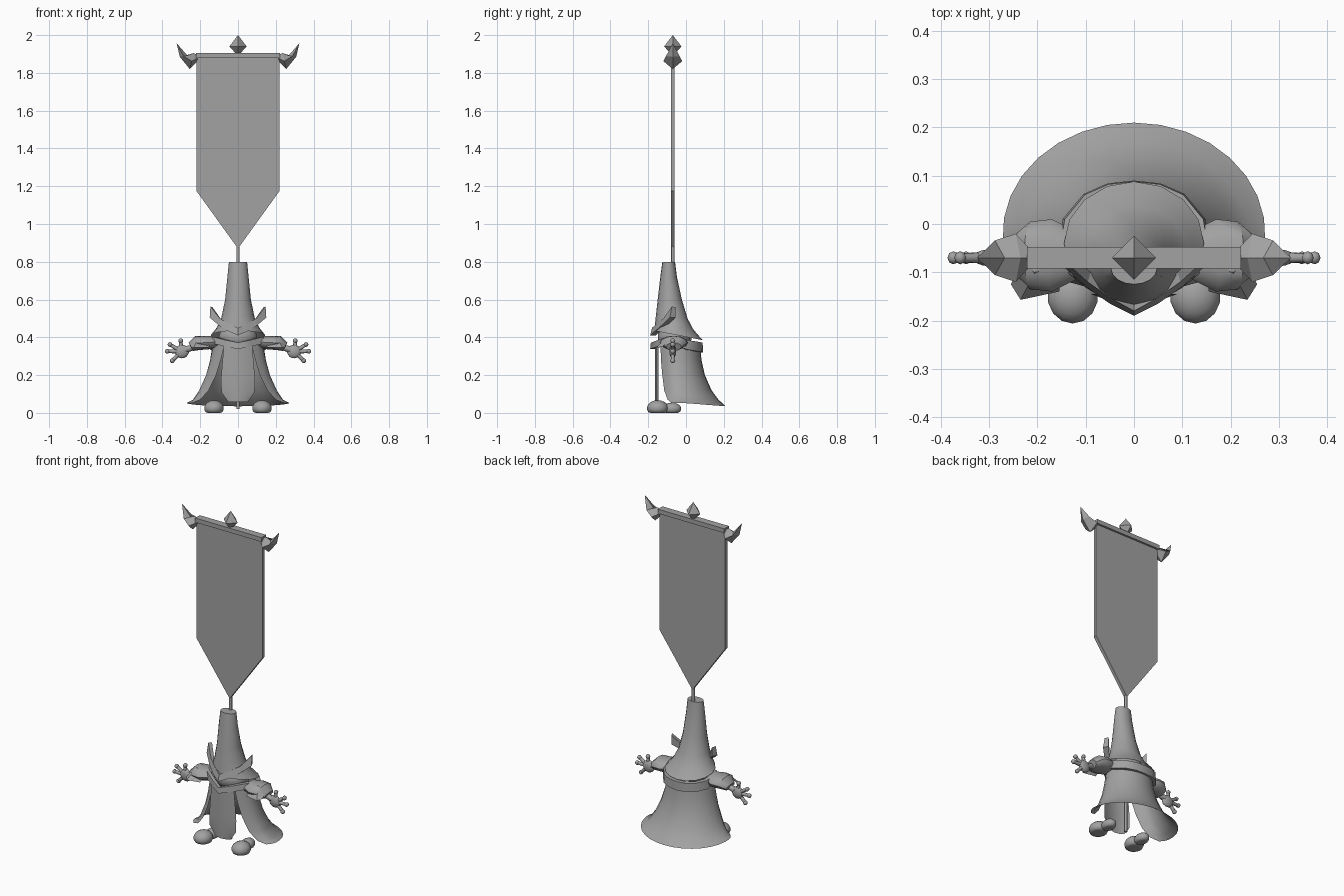
import bpy, bmesh, math
from mathutils import Vector, Matrix

if "Cube" in bpy.data.objects:
    bpy.data.objects.remove(bpy.data.objects["Cube"])

grey = bpy.data.materials.new("grey")
grey.diffuse_color = (0.36, 0.36, 0.36, 1)
grey.use_nodes = True
grey.node_tree.nodes["Principled BSDF"].inputs["Base Color"].default_value = grey.diffuse_color


def finish(name, bm, mirror=False, smooth=None, recalc=True):
    if recalc:
        bmesh.ops.recalc_face_normals(bm, faces=bm.faces)
    me = bpy.data.meshes.new(name)
    bm.to_mesh(me)
    bm.free()
    me.materials.append(grey)
    ob = bpy.data.objects.new(name, me)
    bpy.context.collection.objects.link(ob)
    if mirror:
        ob.modifiers.new("mirror", 'MIRROR').use_clip = True
    if smooth:
        bpy.ops.object.select_all(action='DESELECT')
        ob.select_set(True)
        bpy.context.view_layer.objects.active = ob
        bpy.ops.object.shade_smooth_by_angle(angle=math.radians(smooth))
    return ob


def loft(name, rings, closed=True, caps=(False, False), mirror=False, smooth=None):
    """Skin a list of equally long point rings."""
    bm = bmesh.new()
    rows = [[bm.verts.new(p) for p in r] for r in rings]
    n = len(rings[0])
    for a, b in zip(rows, rows[1:]):
        for i in range(n if closed else n - 1):
            j = (i + 1) % n
            bm.faces.new((a[i], a[j], b[j], b[i]))
    for cap, row in zip(caps, (rows[0], rows[-1])):
        if cap:
            bm.faces.new(row)
    bmesh.ops.remove_doubles(bm, verts=bm.verts, dist=1e-5)
    return finish(name, bm, mirror, smooth)


def plate(name, outline, y0, y1):
    """Extrude an x-z outline between two depths."""
    return loft(name, [[(x, y, z) for x, z in outline] for y in (y0, y1)], caps=(True, True))


def ball(bm, center, radii, segs=14, rings=9):
    m = Matrix.Translation(center) @ Matrix.Diagonal((*radii, 1))
    bmesh.ops.create_uvsphere(bm, u_segments=segs, v_segments=rings, radius=1, matrix=m)


def rod(bm, a, b, r1, r2, segs=8):
    a, b = Vector(a), Vector(b)
    m = Matrix.Translation((a + b) / 2) @ (b - a).to_track_quat('Z', 'Y').to_matrix().to_4x4()
    bmesh.ops.create_cone(bm, cap_ends=True, segments=segs, radius1=r1, radius2=r2,
                          depth=(b - a).length, matrix=m)


PY = -0.07  # depth of the pole

# Banner cloth, crossbar and pole
plate("banner", [(-.22, 1.89), (.22, 1.89), (.22, 1.175), (0, .87), (-.22, 1.175)], PY - .01, PY + .01)
plate("crossbar", [(-.222, 1.88), (.222, 1.88), (.222, 1.906), (-.222, 1.906)], PY - .022, PY + .022)
bm = bmesh.new()
rod(bm, (0, PY, .02), (0, PY, 1.9), .009, .009)
finish("pole", bm, smooth=50)

# Diamond finial on top
diamond = [(.046, 0), (0, .046), (-.046, 0), (0, -.046)]
loft("top_finial", [[(x * s, PY + y * s, z) for x, y in diamond]
                    for s, z in ((0, 1.89), (1, 1.94), (0, 2.0))])

# Curved spear points at the crossbar ends: outer, inner, middle, half depth
sections = [((.215, 1.86), (.215, 1.895), .018), ((.255, 1.82), (.235, 1.905), .05),
            ((.308, 1.885), (.268, 1.892), .036), ((.325, 1.957), (.325, 1.957), 0)]
loft("end_finial", [[(o[0], PY, o[1]), ((o[0] + i[0]) / 2, PY - d, (o[1] + i[1]) / 2),
                     (i[0], PY, i[1]), ((o[0] + i[0]) / 2, PY + d, (o[1] + i[1]) / 2)]
                    for o, i, d in sections], caps=(True, False), mirror=True)

# Tall hat: half width, front y, back y, front z, back z
hat = [(.048, -.125, -.058, .8, .8), (.056, -.136, -.048, .72, .72), (.068, -.15, -.022, .6, .6),
       (.088, -.16, .008, .51, .5), (.112, -.165, .04, .465, .44), (.145, -.168, .088, .435, .385)]
rings = []
for rx, f, b, zf, zb in hat:
    ring = []
    for k in range(16):
        a = 2 * math.pi * k / 16
        t = (1 + math.sin(a)) / 2
        ring.append((rx * math.cos(a), f + (b - f) * t, zf + (zb - zf) * t))
    rings.append(ring)
loft("hat", rings, caps=(True, False), smooth=40)

# V-shaped brim with raised horns: x, y, bottom z, top z
brim = [(0, -.19, .41, .45), (.05, -.165, .432, .472), (.1, -.13, .462, .5), (.15, -.085, .505, .563)]
loft("brim", [[(x, y, lo), (x - .004 * (x > 0), y + .01, hi),
               (x * .9, y + .03, hi - .004), (x * .9, y + .03, lo)] for x, y, lo, hi in brim],
     caps=(False, True), mirror=True)

# Head under the hat
bm = bmesh.new()
ball(bm, (0, -.06, .4), (.105, .09, .075))
finish("head", bm, smooth=60)

# Collar band dipping to a point at the front: x, y, bottom z, top z
collar = [(0, -.19, .338, .372), (.07, -.15, .352, .386), (.138, -.105, .368, .402),
          (.158, -.05, .352, .398), (.148, .01, .335, .385), (.105, .062, .326, .377),
          (.055, .084, .322, .373), (0, .09, .32, .372)]
loft("collar", [[(x, y, lo), (x * .97, y * .98, hi), (x * .82, y * .82 - .01, hi),
                 (x * .82, y * .82 - .01, lo)] for x, y, lo, hi in collar],
     mirror=True, smooth=35)

# Flared cloak, open at the front: z, half width, back y, middle y, front radius, front angle
cloak = [(.36, .135, .075, -.05, .1, -58), (.28, .148, .082, -.05, .105, -52),
         (.2, .17, .1, -.045, .11, -47), (.12, .205, .135, -.04, .115, -41),
         (.07, .238, .172, -.032, .12, -33), (.035, .272, .21, -.02, .125, -27)]
rings = []
for z, rx, back, mid, fr, start in cloak:
    ring = []
    for k in range(11):
        a = math.radians(start + (90 - start) * k / 10)
        s = math.sin(a)
        lift = .018 * (1 - max(s, 0)) * (z < .05)
        ring.append((rx * math.cos(a) * (k < 10), mid + s * (back - mid if s > 0 else fr), z + lift))
    rings.append(ring)
loft("cloak", rings, closed=False, mirror=True, smooth=40)

# Hanging front panel
panel = [(.075, .36), (.082, .28), (.09, .18), (.088, .11), (.052, .058)]
loft("front_panel", [[(w * u, -.165 + .02 * u * u, z) for u in (-1, -.6, 0, .6, 1)]
                     for w, z in panel], closed=False, smooth=40)

# Sleeves: flared tubes from shoulder to wrist
sleeve = [(.12, .375, .05, .03), (.17, .372, .075, .036), (.215, .37, .07, .037), (.25, .35, .04, .022)]
loft("sleeve", [[(x + .012 * math.sin(a), -.065 + ry * math.cos(a), z + rz * math.sin(a))
                 for a in (2 * math.pi * k / 12 for k in range(12))]
                for x, z, ry, rz in sleeve], caps=(True, True), mirror=True, smooth=40)

# Angular shoulder flap at the front of each sleeve
loft("shoulder_flap", [[(.155, -.14, .345), (.235, -.157, .345), (.255, -.125, .35)],
                       [(.15, -.09, .395), (.205, -.1, .405), (.235, -.08, .395)],
                       [(.15, -.05, .4), (.2, -.05, .408), (.235, -.05, .395)]],
     closed=False, mirror=True)

# Hands with knobbed fingers
bm = bmesh.new()
rod(bm, (.22, PY, .35), (.28, PY, .335), .014, .018)
ball(bm, (.297, PY, .325), (.038, .018, .036))
for x, z in ((.303, .382), (.36, .362), (.374, .326), (.348, .276)):
    rod(bm, (.3, PY, .325), (x, PY, z), .012, .009)
    ball(bm, (x, PY, z), (.0125, .0135, .0125), 8, 6)
finish("hand", bm, mirror=True, smooth=60)

# Shoes: round toe and narrower heel, flattened at the ground
bm = bmesh.new()
ball(bm, (.127, -.15, .025), (.053, .057, .042))
ball(bm, (.118, -.075, .022), (.036, .05, .032))
for v in bm.verts:
    v.co.z = max(v.co.z, 0)
finish("shoe", bm, mirror=True, smooth=50)
